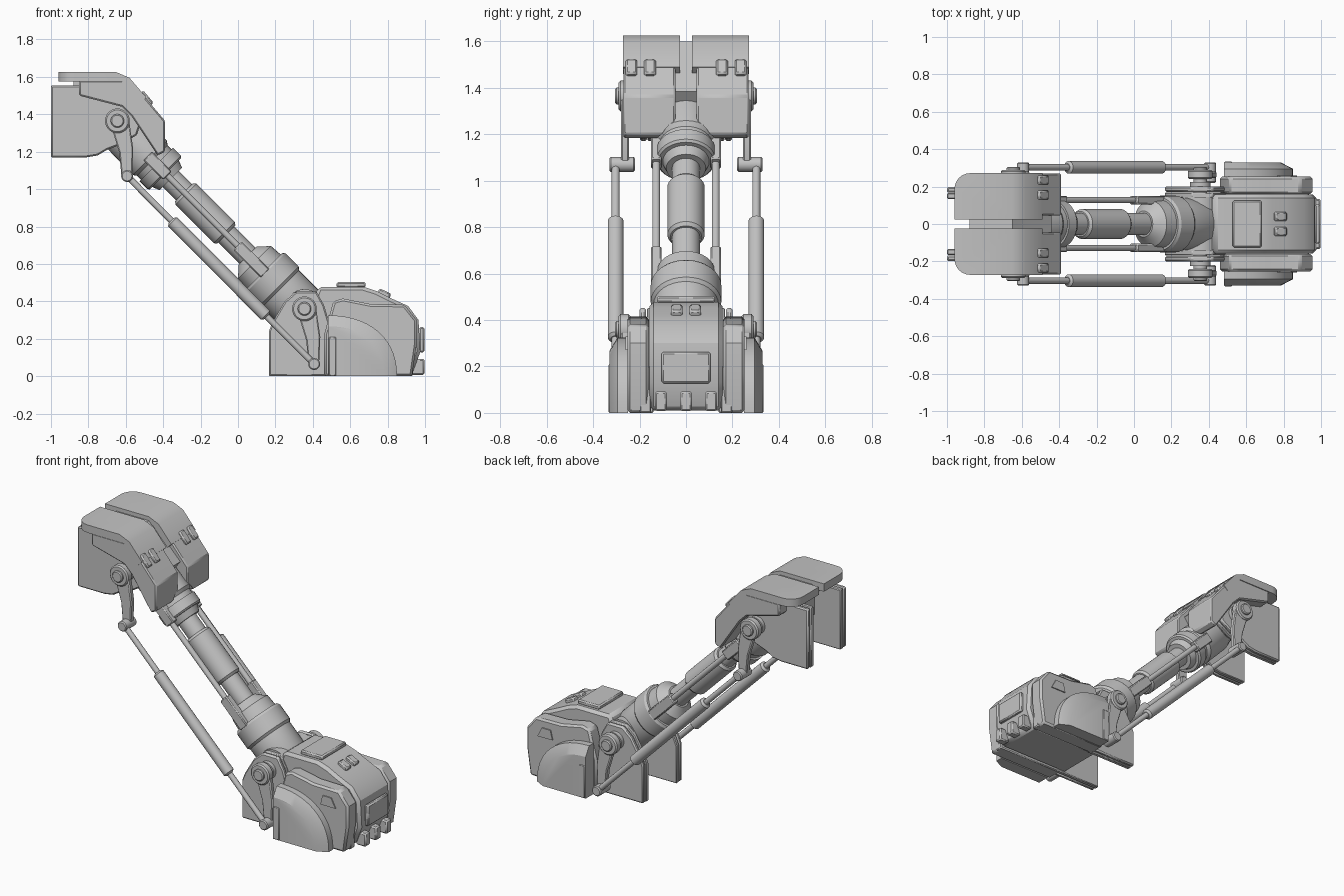
import bpy, bmesh, math
from mathutils import Vector, Matrix

cube = bpy.data.objects.get("Cube")
if cube:
    bpy.data.objects.remove(cube, do_unlink=True)

GREY = (0.55, 0.55, 0.55, 1)
mat = bpy.data.materials.new("plain grey")
mat.use_nodes = True
mat.diffuse_color = GREY
mat.node_tree.nodes["Principled BSDF"].inputs["Base Color"].default_value = GREY

parts = []


def finish(name, bm, mirror=False, bevel=0.0, cutter=None):
    """Turn a bmesh into a part, with optional bevel, cut and mirror over y = 0."""
    bmesh.ops.recalc_face_normals(bm, faces=bm.faces)
    mesh = bpy.data.meshes.new(name)
    bm.to_mesh(mesh)
    bm.free()
    mesh.materials.append(mat)
    ob = bpy.data.objects.new(name, mesh)
    bpy.context.collection.objects.link(ob)
    if bevel:
        mod = ob.modifiers.new("edges", 'BEVEL')
        mod.width, mod.segments, mod.angle_limit = bevel, 1, math.radians(40)
    if cutter:
        mod = ob.modifiers.new("cut", 'BOOLEAN')
        mod.operation, mod.object, mod.solver = 'DIFFERENCE', cutter, 'EXACT'
    if mirror:
        ob.modifiers.new("other side", 'MIRROR').use_axis = (False, True, False)
    parts.append(ob)
    return ob


def prism(name, pts, y0, y1, anchor=None, shrink=1.0, corner=None, **kw):
    """Extrude an xz profile from y0 to y1; the outer cap may shrink to an anchor."""
    bm = bmesh.new()
    ax, az = anchor or (0, 0)
    a = [bm.verts.new((x, y0, z)) for x, z in pts]
    b = [bm.verts.new((ax + (x - ax) * shrink, y1, az + (z - az) * shrink)) for x, z in pts]
    bm.faces.new(a)
    bm.faces.new(b)
    n = len(pts)
    for i in range(n):
        bm.faces.new((a[i], a[(i + 1) % n], b[(i + 1) % n], b[i]))
    if corner:  # round the outer vertical edge between the first two points
        edge = bm.edges.get((b[0], b[1]))
        bmesh.ops.bevel(bm, geom=[edge], offset=corner, segments=6, profile=0.5,
                        affect='EDGES')
    return finish(name, bm, **kw)


def box(name, centre, size, tilt=0.0, **kw):
    bm = bmesh.new()
    m = Matrix.Translation(centre) @ Matrix.Rotation(tilt, 4, 'Y') @ Matrix.Diagonal((*size, 1))
    bmesh.ops.create_cube(bm, size=1, matrix=m)
    return finish(name, bm, **kw)


def lathe(name, profile, origin, direction, seg=32, **kw):
    """Spin (distance, radius) points round a line."""
    bm = bmesh.new()
    m = Matrix.Translation(origin) @ Vector(direction).to_track_quat('Z', 'Y').to_matrix().to_4x4()
    rings = []
    for d, r in profile:
        rings.append([bm.verts.new(m @ Vector((r * math.cos(k * math.tau / seg),
                                               r * math.sin(k * math.tau / seg), d)))
                      for k in range(seg)])
    for p, q in zip(rings, rings[1:]):
        for k in range(seg):
            j = (k + 1) % seg
            bm.faces.new((p[k], p[j], q[j], q[k]))
    bm.faces.new(rings[0])
    bm.faces.new(rings[-1])
    return finish(name, bm, **kw)


def pin(name, x, z, y0, y1, r, **kw):
    return lathe(name, [(0, r), (y1 - y0, r)], (x, y0, z), (0, 1, 0), **kw)


# Arm along a 45 degree axis
TOP = Vector((-0.656, 0, 1.351))
AXIS = Vector((1, 0, -1)).normalized()
TILT = math.radians(45)
lathe("arm_tube", [(0.2, 0.06), (1.2, 0.06)], TOP, AXIS)
lathe("arm_sleeve", [(0.52, 0.068), (0.535, 0.08), (0.825, 0.08), (0.84, 0.068)], TOP, AXIS)
lathe("upper_arm_socket", [(-0.1, 0.06), (-0.04, 0.1), (0.05, 0.125), (0.26, 0.13), (0.28, 0.115),
                           (0.31, 0.115), (0.31, 0.127), (0.37, 0.127), (0.38, 0.118),
                           (0.38, 0.1), (0.42, 0.085)], TOP, AXIS)
lathe("lower_arm_socket", [(1.0, 0.07), (1.03, 0.1), (1.05, 0.125), (1.12, 0.13), (1.12, 0.142),
                           (1.135, 0.152), (1.235, 0.152), (1.25, 0.14), (1.42, 0.14),
                           (1.5, 0.1), (1.53, 0.04)], TOP, AXIS)
lathe("side_rod", [(0.3, 0.017), (1.05, 0.017)], TOP + Vector((0, 0.128, 0)), AXIS,
      seg=16, mirror=True)
for name, t, length in (("upper_rod_bracket", 0.32, 0.15), ("lower_rod_bracket", 1.03, 0.21)):
    c = TOP + AXIS * t
    box(name, (c.x, 0.128, c.z), (length, 0.045, 0.065), TILT, mirror=True, bevel=0.006)

# Cutter that clears the arm socket out of the top cover
cutter = lathe("socket_cutter", [(0.05, 0.132), (0.6, 0.132)], TOP, AXIS)
cutter.hide_render = True
cutter.hide_set(True)
parts.remove(cutter)

# Upper pod
prism("cover_top", [(-0.96, 1.575), (-0.96, 1.625), (-0.65, 1.625), (-0.58, 1.595),
                    (-0.49, 1.49), (-0.52, 1.46), (-0.62, 1.575)],
      0.025, 0.272, corner=0.085, mirror=True)
prism("cover_skirt", [(-0.85, 1.58), (-0.85, 1.5), (-0.62, 1.44), (-0.57, 1.39), (-0.43, 1.18),
                      (-0.39, 1.2), (-0.39, 1.365), (-0.49, 1.483), (-0.54, 1.54),
                      (-0.6, 1.58)],
      0.045, 0.27, mirror=True, bevel=0.008, cutter=cutter)
prism("cover_spine", [(-0.88, 1.4), (-0.88, 1.6), (-0.65, 1.6), (-0.44, 1.385),
                      (-0.52, 1.28), (-0.7, 1.28)], -0.047, 0.047)
UPPER_PLATE = [(-1, 1.17), (-1, 1.555), (-0.62, 1.555), (-0.5, 1.42), (-0.54, 1.29),
               (-0.62, 1.24), (-0.7, 1.21), (-0.75, 1.18), (-0.81, 1.17)]
prism("upper_side_plate_inner", UPPER_PLATE, 0.135, 0.165, mirror=True, bevel=0.005)
prism("upper_side_plate_outer", UPPER_PLATE, 0.168, 0.198, mirror=True, bevel=0.008)
for y in (0.155, 0.235):
    box("cover_hinge", (-0.492, y, 1.483), (0.085, 0.05, 0.035), math.radians(50),
        mirror=True, bevel=0.008)
pin("upper_hub", -0.645, 1.365, -0.14, 0.14, 0.11)

# Cranks and pistons on both sides
LEVER = [(0.065, -0.01), (0.085, -0.15), (0.08, -0.27), (0.07, -0.315), (0.045, -0.325),
         (0.022, -0.3), (0.01, -0.17), (-0.025, -0.055)]
for level, px, pz in (("upper", -0.645, 1.365), ("lower", 0.355, 0.36)):
    prism(level + "_crank", [(px + x, pz + z) for x, z in LEVER], 0.245, 0.28,
          mirror=True, bevel=0.006)
    pin(level + "_crank_boss", px, pz, 0.24, 0.29, 0.066, mirror=True, bevel=0.008)
    pin(level + "_crank_axle", px, pz, 0.13, 0.305, 0.036, mirror=True, bevel=0.006)
    pin(level + "_crank_collar", px, pz, 0.2, 0.225, 0.055, mirror=True)
    pin(level + "_crank_pin", px + 0.052, pz - 0.295, 0.22, 0.33, 0.032, seg=20,
        mirror=True, bevel=0.006)
P = Vector((-0.593, 0.303, 1.07))
run = Vector((0.407, 0.303, 0.065)) - P
lathe("piston_rod", [(0, 0.017), (run.length, 0.017)], P, run, seg=16, mirror=True)
lathe("piston_barrel", [(0.335, 0.02), (0.345, 0.034), (1.05, 0.034), (1.06, 0.02)], P, run,
      seg=24, mirror=True)

# Foot body
prism("foot_body", [(0.42, 0.01), (0.4, 0.4), (0.43, 0.478), (0.67, 0.478), (0.74, 0.455),
                    (0.81, 0.42), (0.91, 0.375), (0.965, 0.3), (0.975, 0.13), (0.93, 0.01)],
      -0.157, 0.157, bevel=0.018)
box("top_hatch", (0.605, 0, 0.488), (0.155, 0.25, 0.03), bevel=0.008)
box("front_plate", (0.982, 0, 0.195), (0.028, 0.21, 0.135), bevel=0.008)
for y in (-0.108, 0, 0.108):
    box("toe", (0.962, y, 0.05), (0.07, 0.052, 0.085), bevel=0.008)
box("foot_hinge", (0.78, 0.04, 0.437), (0.07, 0.05, 0.04), math.radians(25),
    mirror=True, bevel=0.008)
box("foot_skid", (0.7, 0.175, 0.1), (0.47, 0.05, 0.2), mirror=True, bevel=0.006)
prism("foot_side_panel", [(0.46, 0.0), (0.46, 0.22), (0.51, 0.4), (0.56, 0.415), (0.71, 0.385),
                          (0.89, 0.382), (0.955, 0.3), (0.955, 0.17), (0.93, 0)],
      0.16, 0.253, mirror=True, bevel=0.012)
prism("side_window", [(0.765, 0.27), (0.78, 0.33), (0.84, 0.33), (0.872, 0.27)],
      0.252, 0.26, mirror=True)

# Ankle plates
ANKLE = [(0.165, 0), (0.165, 0.24), (0.185, 0.29), (0.25, 0.4), (0.31, 0.452), (0.42, 0.452),
         (0.46, 0.38), (0.49, 0.28), (0.49, 0)]
prism("ankle_plate_inner", ANKLE, 0.14, 0.168, mirror=True, bevel=0.005)
prism("ankle_plate_outer", ANKLE, 0.172, 0.2, mirror=True, bevel=0.008)
pin("ankle_hub", 0.355, 0.36, -0.145, 0.145, 0.105)

# Rounded outer guards with a chamfered rim
N = 14
guard = [(0.48, 0)] + [(0.48 + 0.37 * math.sin(a) ** 0.9, 0.325 * math.cos(a) ** 0.9)
                       for a in (i * math.pi / 2 / N for i in range(N))] + [(0.85, 0)]
prism("outer_guard_base", guard, 0.25, 0.295, mirror=True)
prism("outer_guard_face", guard, 0.295, 0.33, anchor=(0.48, 0), shrink=0.82, mirror=True)
box("guard_end_block", (0.505, 0.295, 0.105), (0.042, 0.078, 0.21), mirror=True, bevel=0.005)

# Smooth the round parts, keep hard edges sharp
bpy.ops.object.select_all(action='DESELECT')
for ob in parts:
    ob.select_set(True)
bpy.context.view_layer.objects.active = parts[0]
bpy.ops.object.shade_smooth_by_angle(angle=math.radians(30))
